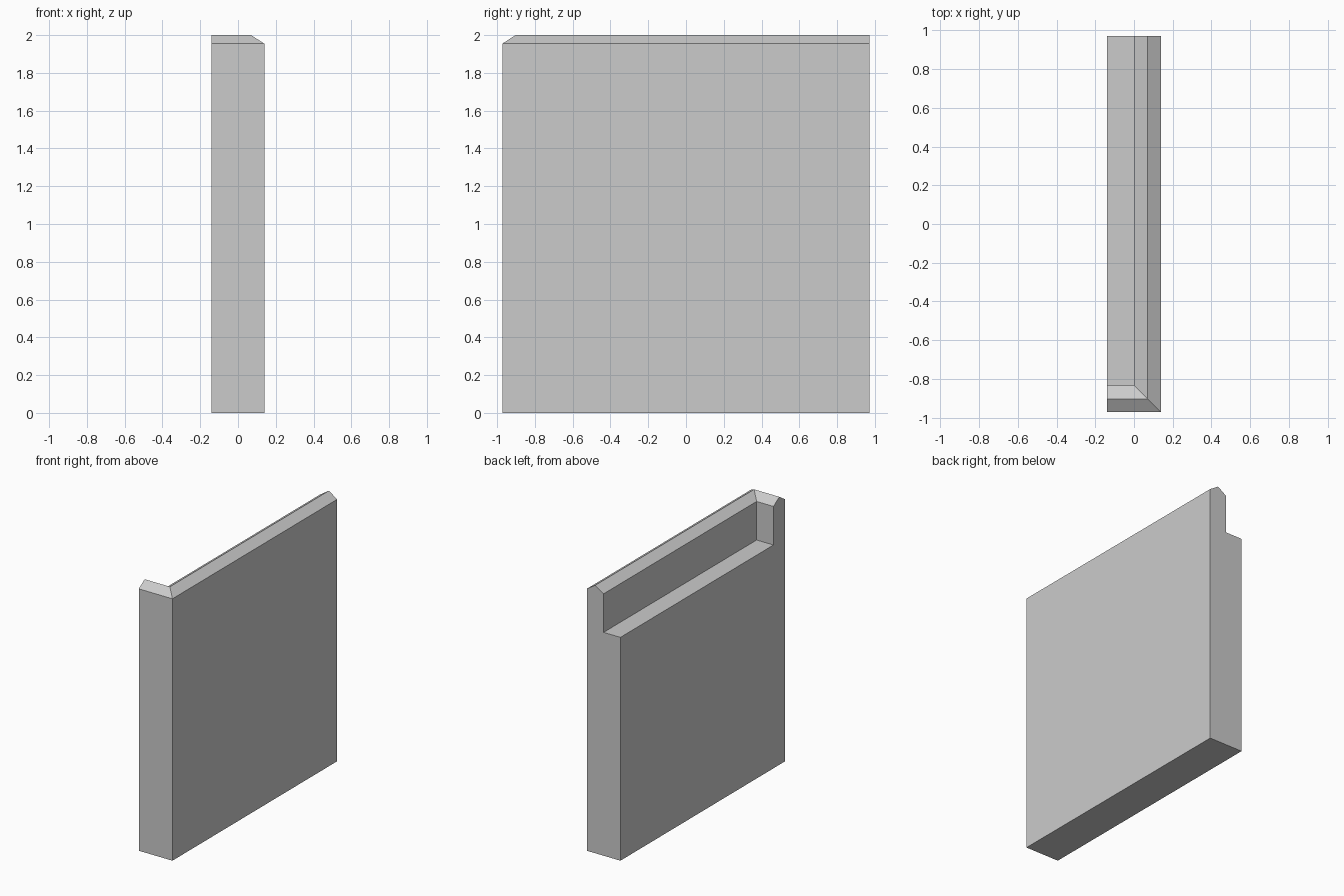
import bpy, bmesh

if "Cube" in bpy.data.objects:
    bpy.data.objects.remove(bpy.data.objects["Cube"])

W, L = 0.139, 0.972        # half thickness, half length
FLOOR = 1.667              # height of the wall top behind the parapet

# Parapet cross-section: (inset from the outer face, height)
profile = [(0, 0), (0, 1.955), (W / 2, 2.0), (W, 1.955), (W, FLOOR)]

bm = bmesh.new()

# Sweep the section along the right and front sides with a mitred corner
back = [bm.verts.new((W - o, L, z)) for o, z in profile]
corner = [bm.verts.new((W - o, -L + o, z)) for o, z in profile]
left = [bm.verts.new((-W, -L + o, z)) for o, z in profile]
for a, b in ((back, corner), (corner, left)):
    for i in range(len(profile) - 1):
        bm.faces.new((a[i], a[i + 1], b[i + 1], b[i]))

# Close the back end, left side, wall top and underside
top = bm.verts.new((-W, L, FLOOR))
base = bm.verts.new((-W, L, 0))
bm.faces.new(back + [top, base])
bm.faces.new(left + [top, base])
bm.faces.new((back[-1], corner[-1], left[-1], top))
bm.faces.new((back[0], corner[0], left[0], base))
bmesh.ops.recalc_face_normals(bm, faces=bm.faces[:])

mesh = bpy.data.meshes.new("parapet_wall")
bm.to_mesh(mesh)
bm.free()
wall = bpy.data.objects.new("parapet_wall", mesh)
bpy.context.collection.objects.link(wall)
